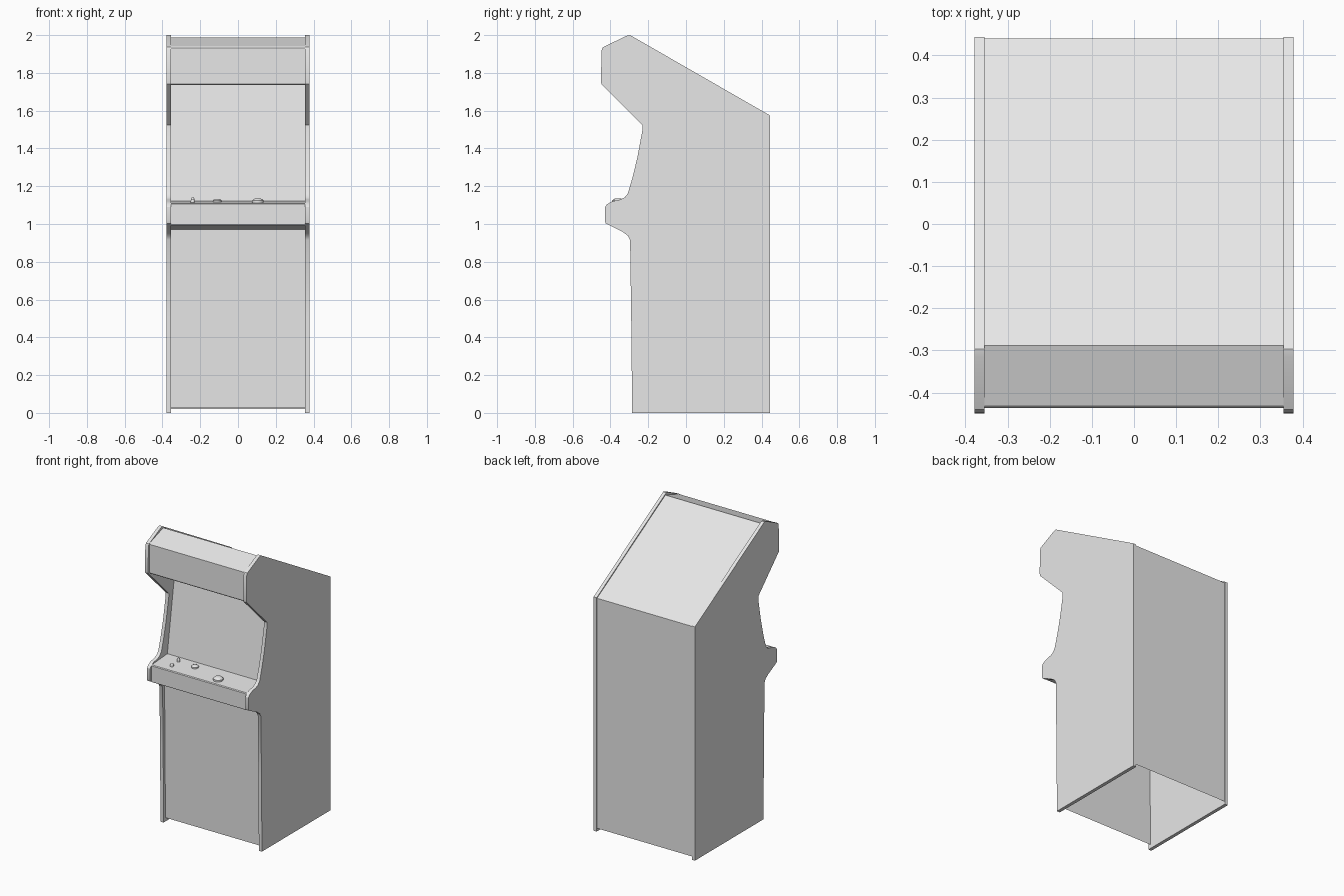
import bpy, bmesh, math

if "Cube" in bpy.data.objects:
    bpy.data.objects.remove(bpy.data.objects["Cube"])

grey = bpy.data.materials.new("light_grey")
grey.diffuse_color = (0.8, 0.8, 0.8, 1)
grey.use_nodes = True
grey.node_tree.nodes["Principled BSDF"].inputs["Base Color"].default_value = grey.diffuse_color


def finish(name, bm, angle=30, fix=True):
    if fix:
        bmesh.ops.recalc_face_normals(bm, faces=bm.faces)
    me = bpy.data.meshes.new(name)
    bm.to_mesh(me)
    bm.free()
    ob = bpy.data.objects.new(name, me)
    bpy.context.collection.objects.link(ob)
    me.materials.append(grey)
    bpy.ops.object.select_all(action='DESELECT')
    ob.select_set(True)
    bpy.context.view_layer.objects.active = ob
    bpy.ops.object.shade_smooth_by_angle(angle=math.radians(angle))
    return ob


# Side panels: one profile (y, z), extruded on both sides
side = [(-.285, 0), (-.29, .5), (-.296, .915), (-.308, .938), (-.335, .958),
        (-.425, 1.003), (-.43, 1.02), (-.428, 1.09), (-.418, 1.105), (-.39, 1.12),
        (-.345, 1.13), (-.325, 1.14), (-.308, 1.162), (-.282, 1.25), (-.258, 1.35),
        (-.23, 1.50), (-.23, 1.523), (-.448, 1.74), (-.45, 1.76), (-.447, 1.92),
        (-.44, 1.936), (-.315, 1.996), (-.296, 2.0), (.444, 1.575), (.444, 0)]
for label, s in (("left", -1), ("right", 1)):
    bm = bmesh.new()
    f = bm.faces.new([bm.verts.new((s * .355, y, z)) for y, z in side])
    ext = bmesh.ops.extrude_face_region(bm, geom=[f])
    verts = [g for g in ext["geom"] if isinstance(g, bmesh.types.BMVert)]
    bmesh.ops.translate(bm, verts=verts, vec=(s * .023, 0, 0))
    finish(label + "_side_panel", bm)


# Body sheets between the sides, listed as a path (y, z) running front to back
def sheet(name, path):
    bm = bmesh.new()
    rows = [[bm.verts.new((x, y, z)) for x in (-.355, .355)] for y, z in path]
    for a, b in zip(rows, rows[1:]):
        bm.faces.new((a[0], a[1], b[1], b[0]))
    finish(name, bm, fix=False)


sheet("front_panel", [(-.265, .025), (-.275, .97)])
sheet("control_panel", [(-.275, .97), (-.412, .995), (-.415, 1.0), (-.415, 1.105),
                        (-.41, 1.11), (-.245, 1.122)])
sheet("screen", [(-.245, 1.122), (-.15, 1.745)])
sheet("marquee", [(-.15, 1.745), (-.432, 1.735), (-.436, 1.74), (-.436, 1.932),
                  (-.43, 1.94), (-.288, 1.987)])
sheet("roof", [(-.288, 1.987), (.44, 1.57)])
sheet("back_panel", [(.44, 1.57), (.44, .02)])


# Controls: low round caps on the deck
def cap(name, x, y, r, h):
    z = 1.11 + (y + .41) * .073 - .002
    bm = bmesh.new()
    rings = [(r, 0), (r, h * .5), (r * .75, h * .85), (r * .35, h)]
    loops = [[bm.verts.new((x + q * math.cos(t * math.tau / 20),
                            y + q * math.sin(t * math.tau / 20), z + dz))
              for t in range(20)] for q, dz in rings]
    for a, b in zip(loops, loops[1:]):
        for i in range(20):
            j = (i + 1) % 20
            bm.faces.new((a[i], a[j], b[j], b[i]))
    bm.faces.new(loops[-1])
    finish(name, bm, 40)


cap("trackball", .105, -.36, .031, .024)
cap("main_button", -.11, -.30, .023, .017)
cap("stick", -.24, -.29, .010, .026)
cap("small_button", -.24, -.36, .011, .022)
